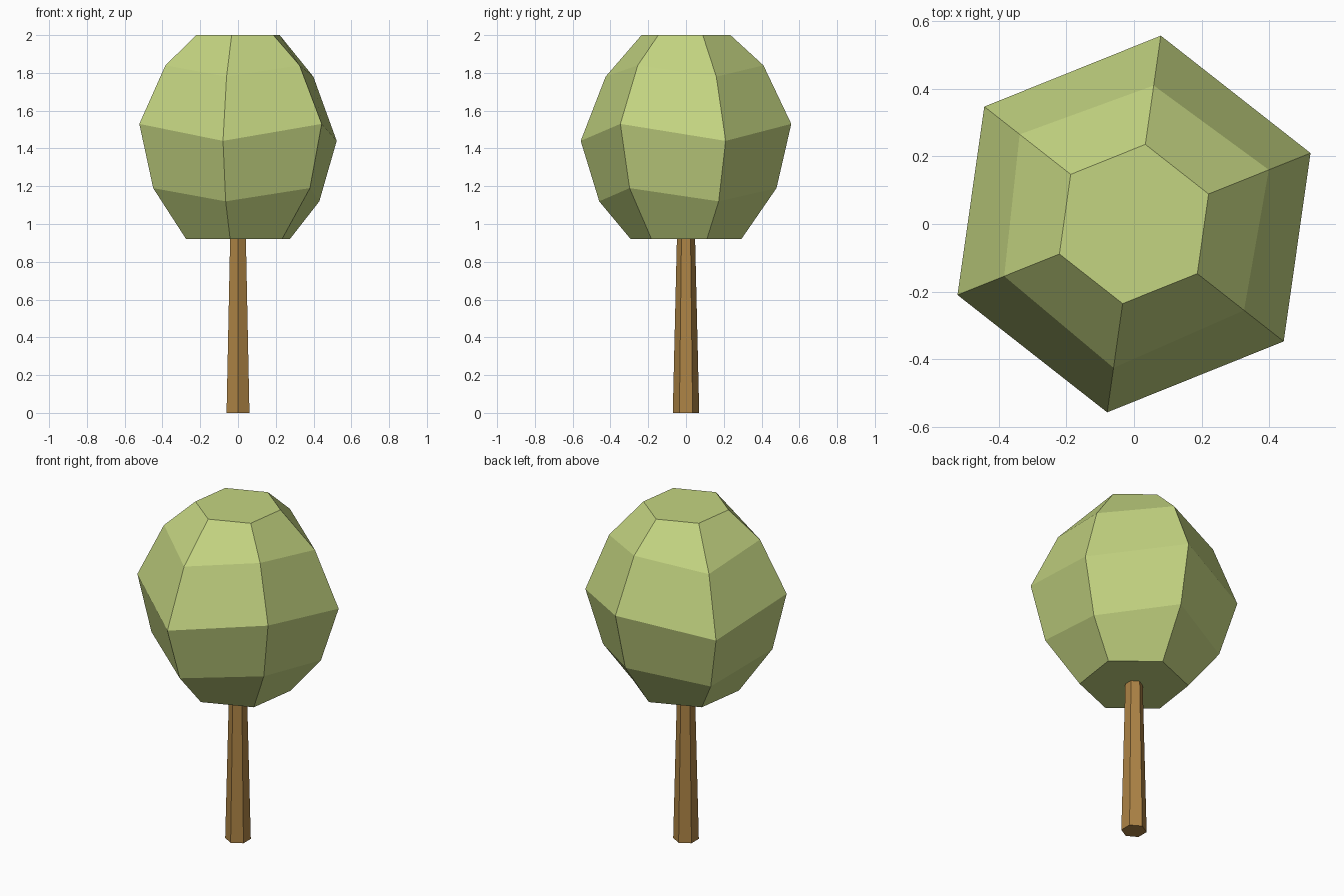
import bpy, bmesh
from math import radians, cos, sin

if "Cube" in bpy.data.objects:
    bpy.data.objects.remove(bpy.data.objects["Cube"])


def material(name, color):
    mat = bpy.data.materials.new(name)
    mat.diffuse_color = color
    mat.use_nodes = True
    mat.node_tree.nodes["Principled BSDF"].inputs["Base Color"].default_value = mat.diffuse_color
    return mat


def hex_loft(name, rings, start, mat):
    """Loft hexagonal rings; each ring is two (radius, z) pairs used on alternate corners."""
    bm = bmesh.new()
    loops = []
    for ring in rings:
        loop = []
        for k in range(6):
            r, z = ring[k % 2]
            a = radians(start + 60 * k)
            loop.append(bm.verts.new((r * cos(a), r * sin(a), z)))
        loops.append(loop)
    for lo, hi in zip(loops, loops[1:]):
        for k in range(6):
            n = (k + 1) % 6
            bm.faces.new((lo[k], lo[n], hi[n], hi[k]))
    bm.faces.new(loops[0][::-1])
    bm.faces.new(loops[-1])
    bmesh.ops.recalc_face_normals(bm, faces=bm.faces)
    mesh = bpy.data.meshes.new(name)
    bm.to_mesh(mesh)
    bm.free()
    mesh.materials.append(mat)
    obj = bpy.data.objects.new(name, mesh)
    bpy.context.collection.objects.link(obj)
    return obj


leaf = material("leaf_green", (0.55, 0.66, 0.22, 1))
bark = material("bark_brown", (0.42, 0.23, 0.06, 1))

# Tapered trunk
hex_loft("trunk", [[(0.07, 0.0)] * 2, [(0.048, 0.93)] * 2], 30, bark)

# Faceted crown with corners that zigzag in height
hex_loft("crown", [
    [(0.296, 0.92), (0.296, 0.92)],
    [(0.464, 1.12), (0.484, 1.19)],
    [(0.563, 1.44), (0.563, 1.53)],
    [(0.430, 1.78), (0.414, 1.84)],
    [(0.238, 2.0), (0.238, 2.0)],
], 21.9, leaf)
